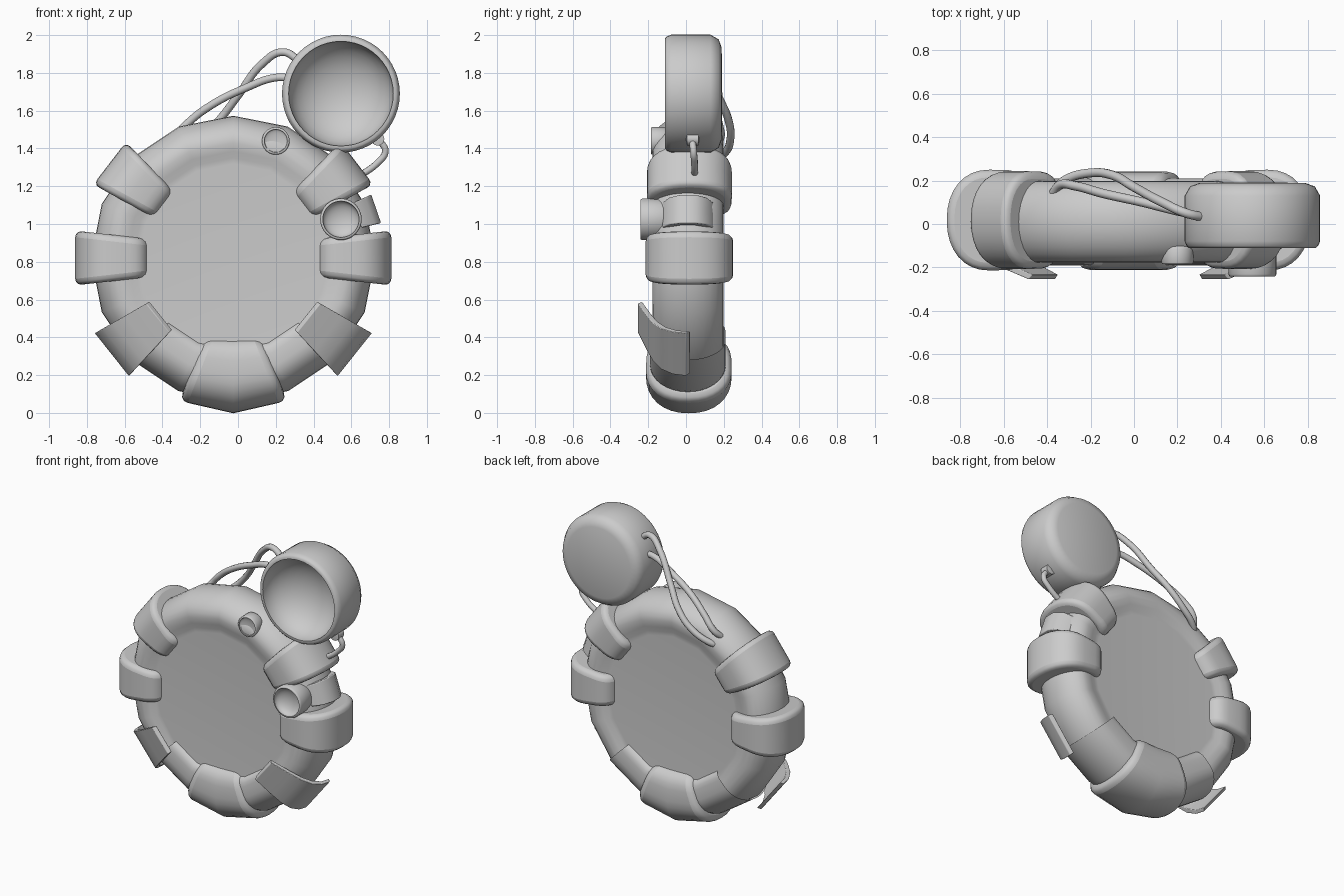
import bpy, bmesh
from math import sin, cos, pi, radians, copysign
from mathutils import Vector

if "Cube" in bpy.data.objects:
    bpy.data.objects.remove(bpy.data.objects["Cube"])

CX, CY, CZ = -0.025, 0.01, 0.82   # centre of the ring


def finish(name, bm, bevel=0.0, angle=35):
    bmesh.ops.remove_doubles(bm, verts=bm.verts, dist=1e-5)
    bmesh.ops.recalc_face_normals(bm, faces=bm.faces)
    me = bpy.data.meshes.new(name)
    bm.to_mesh(me)
    bm.free()
    ob = bpy.data.objects.new(name, me)
    bpy.context.collection.objects.link(ob)
    if bevel:
        m = ob.modifiers.new("Bevel", 'BEVEL')
        m.width, m.segments = bevel, 3
        m.limit_method, m.angle_limit = 'ANGLE', radians(40)
    bpy.ops.object.select_all(action='DESELECT')
    bpy.context.view_layer.objects.active = ob
    ob.select_set(True)
    bpy.ops.object.shade_smooth_by_angle(angle=radians(angle))
    return ob


def lathe(name, profile, x, z, segs, a0=0, a1=360, angle=35):
    """Turn (radius, y) points about a y axis through (x, z)."""
    bm = bmesh.new()
    rows = []
    for i in range(segs + 1):
        a = radians(a0 + (a1 - a0) * i / segs)
        rows.append([bm.verts.new((x + r * cos(a), y, z + r * sin(a))) for r, y in profile])
    for p, q in zip(rows, rows[1:]):
        for k in range(len(profile) - 1):
            bm.faces.new((p[k], p[k + 1], q[k + 1], q[k]))
    return finish(name, bm, angle=angle)


def section(rc, yc, r_out, r_in, ya, n=32, e_out=2.2, e_in=4.0):
    """Closed (radius, y) outline: round on the outside, squarer on the inside."""
    pts = []
    for i in range(n):
        c, s = cos(2 * pi * i / n), sin(2 * pi * i / n)
        e, ra = (e_out, r_out - rc) if c >= 0 else (e_in, rc - r_in)
        pts.append((rc + ra * copysign(abs(c) ** (2 / e), c),
                    yc + ya * copysign(abs(s) ** (2 / e), s)))
    return pts


def clamp(name, deg, outline, w_in, w_out, bow=0.0, bevel=0.03):
    """Sweep a (radius, y) outline along the ring tangent; width grows with radius."""
    a = radians(deg)
    u, t = Vector((cos(a), 0, sin(a))), Vector((-sin(a), 0, cos(a)))
    r0, r1 = min(p[0] for p in outline), max(p[0] for p in outline)
    bm = bmesh.new()
    rows = []
    for s in (-1, 0, 1):
        row = []
        for r, y in outline:
            k = (r - r0) / (r1 - r0)
            w = w_in + (w_out - w_in) * k
            row.append(bm.verts.new(Vector((CX, y, CZ)) + u * (r - bow * abs(s) * k) + t * (s * w)))
        rows.append(row)
    n = len(outline)
    for p, q in zip(rows, rows[1:]):
        for k in range(n):
            bm.faces.new((p[k], p[(k + 1) % n], q[(k + 1) % n], q[k]))
    bm.faces.new(rows[0])
    bm.faces.new(rows[-1])
    return finish(name, bm, bevel)


def cable(name, pts, radius):
    cu = bpy.data.curves.new(name, 'CURVE')
    cu.dimensions = '3D'
    cu.bevel_depth, cu.bevel_resolution, cu.resolution_u = radius, 3, 8
    cu.use_fill_caps = True
    sp = cu.splines.new('BEZIER')
    sp.bezier_points.add(len(pts) - 1)
    for b, p in zip(sp.bezier_points, pts):
        b.co = p
        b.handle_left_type = b.handle_right_type = 'AUTO'
    ob = bpy.data.objects.new(name, cu)
    bpy.context.collection.objects.link(ob)


def cup(name, x, z, r, front, back, wall, depth, segs=40):
    """Round pot open to the front with a softly dished inside."""
    b = 0.1 * r
    prof = [(0, back), (r - 2.2 * b, back - 0.1 * b), (r - 0.8 * b, back - 0.6 * b), (r, back - 2 * b),
            (r, front + b), (r - 0.3 * b, front + 0.3 * b), (r - 0.6 * b, front), (r - wall, front)]
    ri = r - wall
    prof += [(ri * cos(k * pi / 16), front + 0.005 + depth * sin(k * pi / 16)) for k in range(9)]
    lathe(name, prof, x, z, segs, angle=50)


# Ring body: 16-sided rounded rim with nearly flush panels on both faces
half = [(0, 0.165), (0.5, 0.165), (0.53, 0.167), (0.565, 0.18), (0.61, 0.188)]
rim = [(0.61 + 0.143 * cos(k * pi / 14), CY + 0.19 * sin(k * pi / 14)) for k in range(-6, 7)]
body = [(r, CY - y) for r, y in half] + rim + [(r, CY + y) for r, y in half[::-1]]
lathe("ring_body", body, CX, CZ, 16, 90, 450, angle=60)

# Lower sleeve and bottom lug
sleeve = section(0.61, CY, 0.762, 0.47, 0.2, e_out=2, e_in=4.5)
lathe("lower_sleeve", sleeve + sleeve[:1], CX, CZ, 4, 225, 315)
clamp("bottom_lug", 270, section(0.625, 0.015, 0.822, 0.415, 0.227, e_in=3.5), 0.15, 0.285, 0.065, 0.045)

# Collars gripping the tube
grip = section(0.64, 0.018, 0.837, 0.442, 0.232)
upper_grip = section(0.64, 0.018, 0.825, 0.45, 0.225)
for side, low, high in (("right", 0, 37.5), ("left", 180, 142.5)):
    clamp(side + "_side_collar", low, grip, 0.1, 0.145, 0, 0.035)
    clamp(side + "_upper_collar", high, upper_grip, 0.085, 0.142, 0, 0.035)

# Curved guard plates on the lower front
guard = [(0.822, 0.0), (0.81, -0.07), (0.775, -0.13), (0.715, -0.175), (0.645, -0.205), (0.51, -0.255)]
inner = [(r - 0.02, y + 0.022) for r, y in guard[::-1]]
for side, deg in (("right", -38.5), ("left", 218.5)):
    clamp(side + "_guard_plate", deg, guard + inner, 0.095, 0.145, 0, 0.004)

# Small bracket between the right collars
arc = [(0.70, -0.125), (0.765, -0.09), (0.8, -0.03), (0.8, 0.05), (0.765, 0.11), (0.70, 0.145)]
clamp("side_bracket", 19, arc + [(r - 0.05, CY + (y - CY) * 0.8) for r, y in arc[::-1]],
      0.065, 0.08, 0, 0.006)

# Large lamp, medium and small knobs
cup("large_lamp", 0.545, 1.69, 0.312, -0.11, 0.192, 0.035, 0.2, 48)
cup("side_knob", 0.545, 1.025, 0.11, -0.242, -0.1, 0.014, 0.05)
cup("top_knob", 0.2, 1.44, 0.073, -0.185, -0.1, 0.012, 0.014)

# Cables
cable("upper_cable", [(0.33, 0.03, 1.86), (0.24, 0.05, 1.91), (0.13, 0.1, 1.85), (0.0, 0.17, 1.68),
                      (-0.1, 0.225, 1.55), (-0.2, 0.235, 1.45), (-0.32, 0.2, 1.37), (-0.37, 0.15, 1.34)], 0.021)
cable("lower_cable", [(0.3, 0.04, 1.77), (0.2, 0.06, 1.775), (0.04, 0.1, 1.72), (-0.14, 0.14, 1.63),
                      (-0.27, 0.175, 1.53), (-0.34, 0.18, 1.45), (-0.38, 0.13, 1.39)], 0.021)
cable("short_cable", [(0.7, 0.035, 1.5), (0.75, 0.035, 1.44), (0.78, 0.04, 1.385),
                      (0.74, 0.045, 1.325), (0.62, 0.045, 1.24)], 0.018)
lathe("short_cable_socket", [(0, 0.0), (0.035, 0.005), (0.035, 0.065), (0, 0.07)], 0.74, 1.45, 16)
